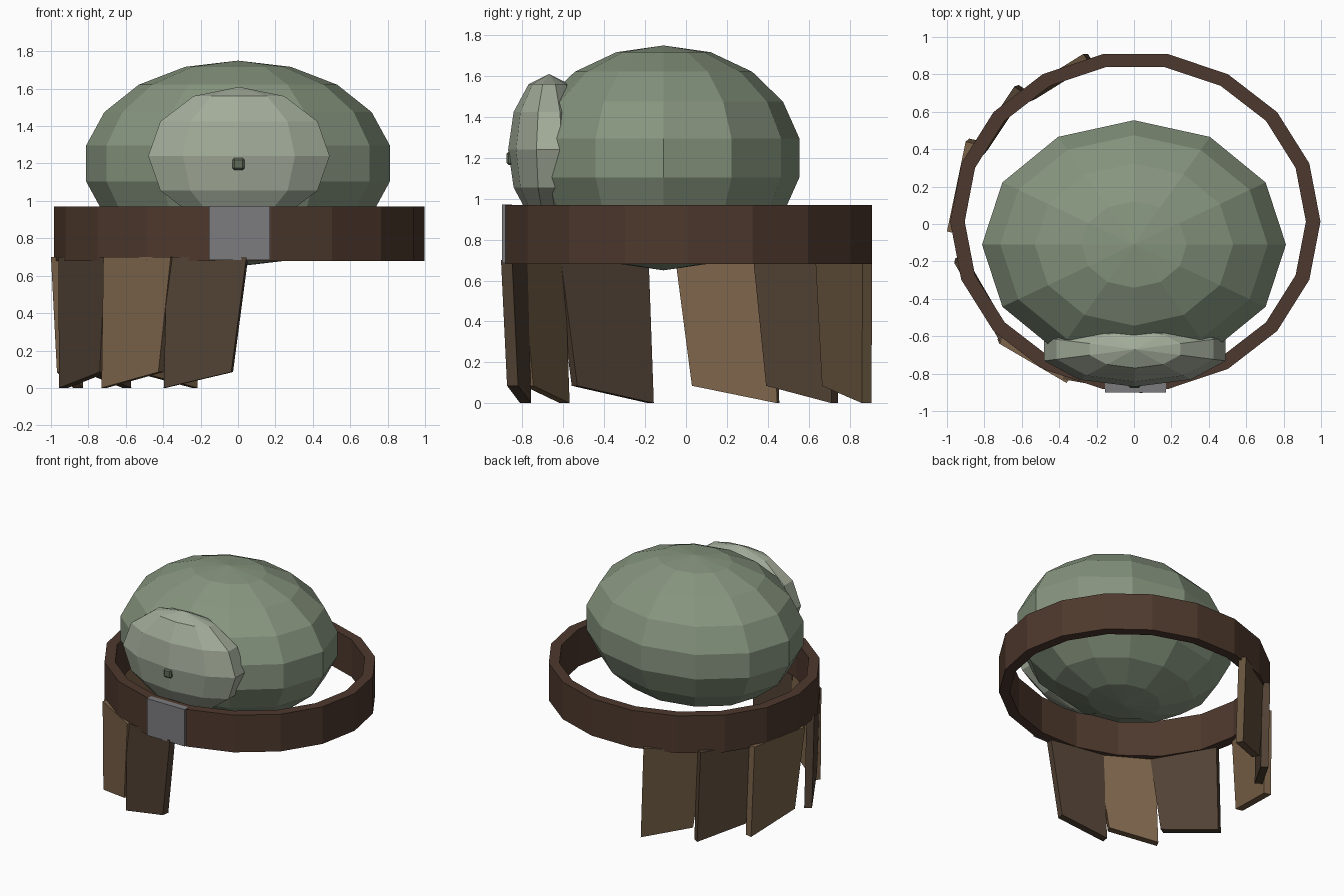
import bpy, bmesh
from math import sin, cos, pi
from mathutils import Vector

if "Cube" in bpy.data.objects:
    bpy.data.objects.remove(bpy.data.objects["Cube"])


def make(name, verts, faces, color=None):
    me = bpy.data.meshes.new(name)
    me.from_pydata(verts, [], faces)
    bm = bmesh.new()
    bm.from_mesh(me)
    bmesh.ops.recalc_face_normals(bm, faces=bm.faces)
    bm.to_mesh(me)
    bm.free()
    ob = bpy.data.objects.new(name, me)
    bpy.context.collection.objects.link(ob)
    if color:
        mat = bpy.data.materials.new(name + "_paint")
        mat.diffuse_color = (*color, 1)
        mat.use_nodes = True
        mat.node_tree.nodes["Principled BSDF"].inputs["Base Color"].default_value = mat.diffuse_color
        me.materials.append(mat)
    return ob


def ellipsoid(name, c, r, segs, rings, color):
    # vertical-pole sphere with a vertex column facing the front
    v = [(c[0], c[1], c[2] + r[2])]
    for i in range(1, rings):
        t = pi * i / rings
        for j in range(segs):
            a = -pi / 2 + 2 * pi * j / segs
            v.append((c[0] + r[0] * sin(t) * cos(a), c[1] + r[1] * sin(t) * sin(a), c[2] + r[2] * cos(t)))
    v.append((c[0], c[1], c[2] - r[2]))
    end, f = len(v) - 1, []
    for j in range(segs):
        k = (j + 1) % segs
        f.append((0, 1 + j, 1 + k))
        for i in range(rings - 2):
            b = 1 + i * segs
            f.append((b + j, b + segs + j, b + segs + k, b + k))
        b = 1 + (rings - 2) * segs
        f.append((b + j, end, b + k))
    return make(name, v, f, color)


HEX = [(0, 1, 2, 3), (4, 5, 6, 7), (0, 1, 5, 4), (1, 2, 6, 5), (2, 3, 7, 6), (3, 0, 4, 7)]


def box(name, lo, hi, color):
    corners = [(0, 0), (1, 0), (1, 1), (0, 1)]
    v = [((lo[0], hi[0])[a], (lo[1], hi[1])[b], z) for z in (lo[2], hi[2]) for a, b in corners]
    return make(name, v, HEX, color)


# Belly, raised front patch and navel
ellipsoid("belly", (0, -0.11, 1.2), (0.825, 0.675, 0.55), 12, 9, (0.24, 0.30, 0.21))
ellipsoid("belly_patch", (0.005, -0.67, 1.24), (0.51, 0.2, 0.37), 10, 6, (0.36, 0.41, 0.32))
navel = box("navel", (-0.03, -0.878, 1.165), (0.035, -0.83, 1.23), (0.12, 0.15, 0.10))
bev = navel.modifiers.new("bevel", 'BEVEL')
bev.width, bev.segments = 0.01, 1

# Belt: oval band with rectangular section
N, cx, cy = 18, 0.007, 0.013
section = [(0.99, 0.91, 0.68), (0.99, 0.91, 0.97), (0.912, 0.838, 0.97), (0.912, 0.838, 0.68)]
bv = [(cx + rx * cos(2 * pi * j / N), cy + ry * sin(2 * pi * j / N), z)
      for j in range(N) for rx, ry, z in section]
bf = [(j * 4 + i, j * 4 + (i + 1) % 4, (j + 1) % N * 4 + (i + 1) % 4, (j + 1) % N * 4 + i)
      for j in range(N) for i in range(4)]
make("belt", bv, bf, (0.075, 0.04, 0.026))
box("buckle", (-0.155, -0.9, 0.685), (0.17, -0.85, 0.972), (0.2, 0.2, 0.215))


def plank(name, start, end, color):
    # slanted board hanging from the belt; its lower edge is cut at an angle
    s, e = Vector((*start, 0)), Vector((*end, 0))
    along = (e - s).normalized()
    inward = Vector((along.y, -along.x, 0))
    if inward.dot(s + e) > 0:
        inward.negate()
    v = []
    for depth in (0, 0.055):
        o = inward * depth
        lean = inward * 0.015
        v += [s + o + Vector((0, 0, 0.7)), e + o + Vector((0, 0, 0.7)),
              e + o + lean + along * 0.02,
              s + o + lean + along * 0.085 + Vector((0, 0, 0.085))]
    make(name, v, HEX, color)


# Hanging boards, from the front round the left side to the back
DARK, MID, LIGHT = (0.085, 0.055, 0.035), (0.13, 0.085, 0.046), (0.2, 0.125, 0.068)
boards = [((0.045, -0.905), (-0.38, -0.83), DARK), ((-0.36, -0.85), (-0.72, -0.64), LIGHT),
          ((-0.71, -0.64), (-0.96, -0.21), DARK), ((-1.0, -0.04), (-0.905, 0.37), LIGHT),
          ((-0.9, 0.36), (-0.63, 0.69), DARK), ((-0.64, 0.68), (-0.27, 0.91), MID)]
# back boards: outer corner sits at the trailing end
boards[3] = ((-1.0, -0.04), (-0.9, 0.44), LIGHT)
boards[4] = ((-0.89, 0.36), (-0.64, 0.735), DARK)
for i, (s, e, col) in enumerate(boards):
    plank(f"hanging_board_{i + 1}", s, e, col)
